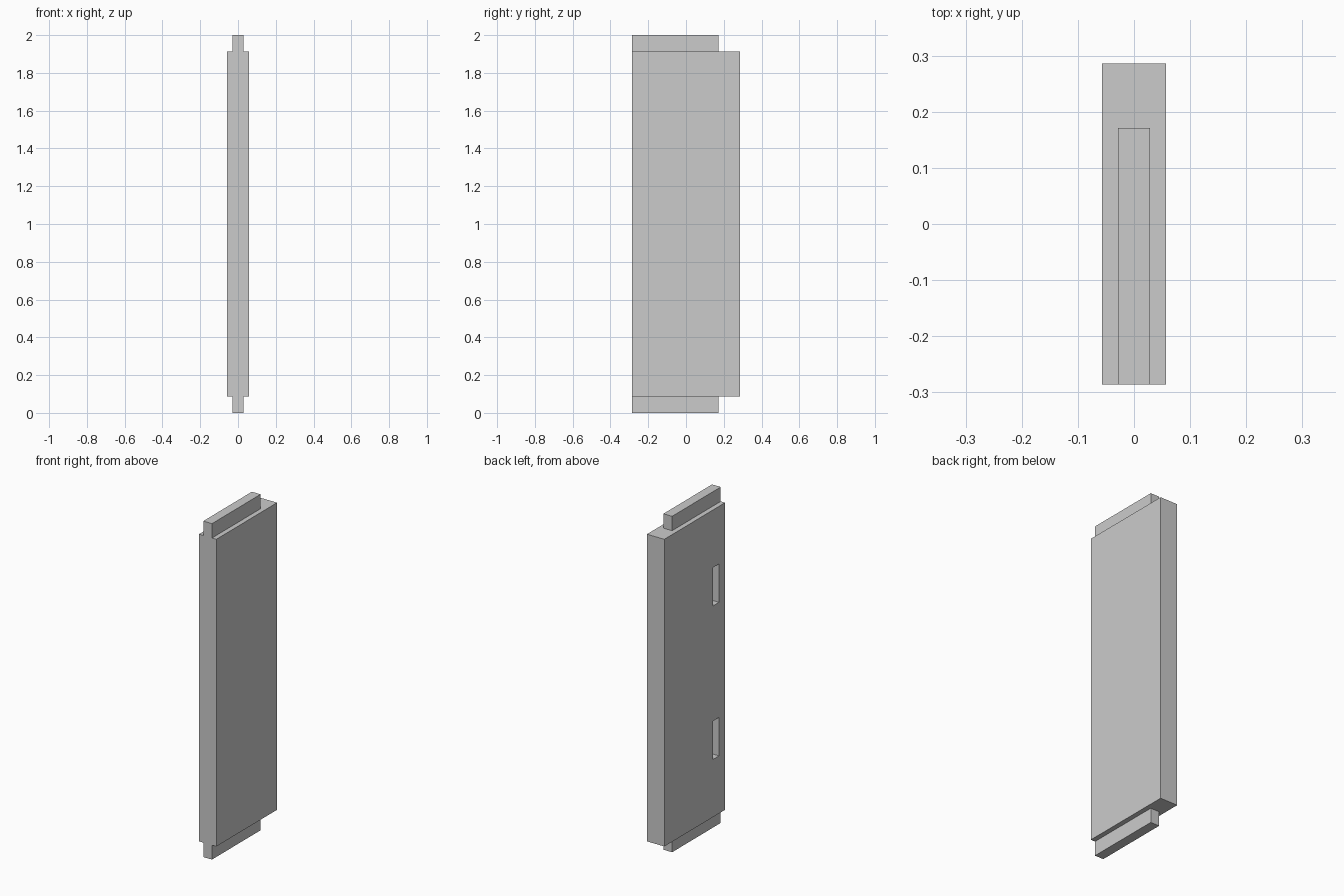
import bpy, bmesh, math
from mathutils import Matrix

if "Cube" in bpy.data.objects:
    bpy.data.objects.remove(bpy.data.objects["Cube"])

U = 2 / 35  # module: board is 2U thick, 10U deep and 35U long


def box(name, x0, x1, y0, y1, z0, z1):
    """Axis-aligned box given by its limits."""
    bm = bmesh.new()
    bmesh.ops.create_cube(bm, size=1, matrix=(
        Matrix.Translation(((x0 + x1) / 2, (y0 + y1) / 2, (z0 + z1) / 2))
        @ Matrix.Diagonal((x1 - x0, y1 - y0, z1 - z0, 1))))
    mesh = bpy.data.meshes.new(name)
    bm.to_mesh(mesh)
    bm.free()
    obj = bpy.data.objects.new(name, mesh)
    bpy.context.collection.objects.link(obj)
    return obj


def combine(target, other, operation):
    """Apply a boolean and discard the helper object."""
    mod = target.modifiers.new(operation.title(), 'BOOLEAN')
    mod.operation = operation
    mod.solver = 'EXACT'
    mod.object = other
    bpy.context.view_layer.objects.active = target
    bpy.ops.object.modifier_apply(modifier=mod.name)
    bpy.data.objects.remove(other)


# Main panel
panel = box("side_panel", -U, U, -5 * U, 5 * U, 1.5 * U, 33.5 * U)

# Tongue through the panel, forming the top and bottom tenons
tongue = box("tenons", -U / 2, U / 2, -5 * U, 3 * U, 0, 35 * U)
combine(panel, tongue, 'UNION')

# Two blind mortises near the front edge of the left face
for z in (7.5 * U, 23.5 * U):
    cutter = box("mortise_cutter", -1.5 * U, 0.5 * U,
                 -4 * U, -3 * U, z, z + 4 * U)
    combine(panel, cutter, 'DIFFERENCE')

# Merge coplanar leftovers into clean flat faces
bm = bmesh.new()
bm.from_mesh(panel.data)
bmesh.ops.remove_doubles(bm, verts=bm.verts, dist=1e-5)
bmesh.ops.dissolve_limit(bm, angle_limit=math.radians(1),
                         verts=bm.verts, edges=bm.edges)
bm.to_mesh(panel.data)
bm.free()
